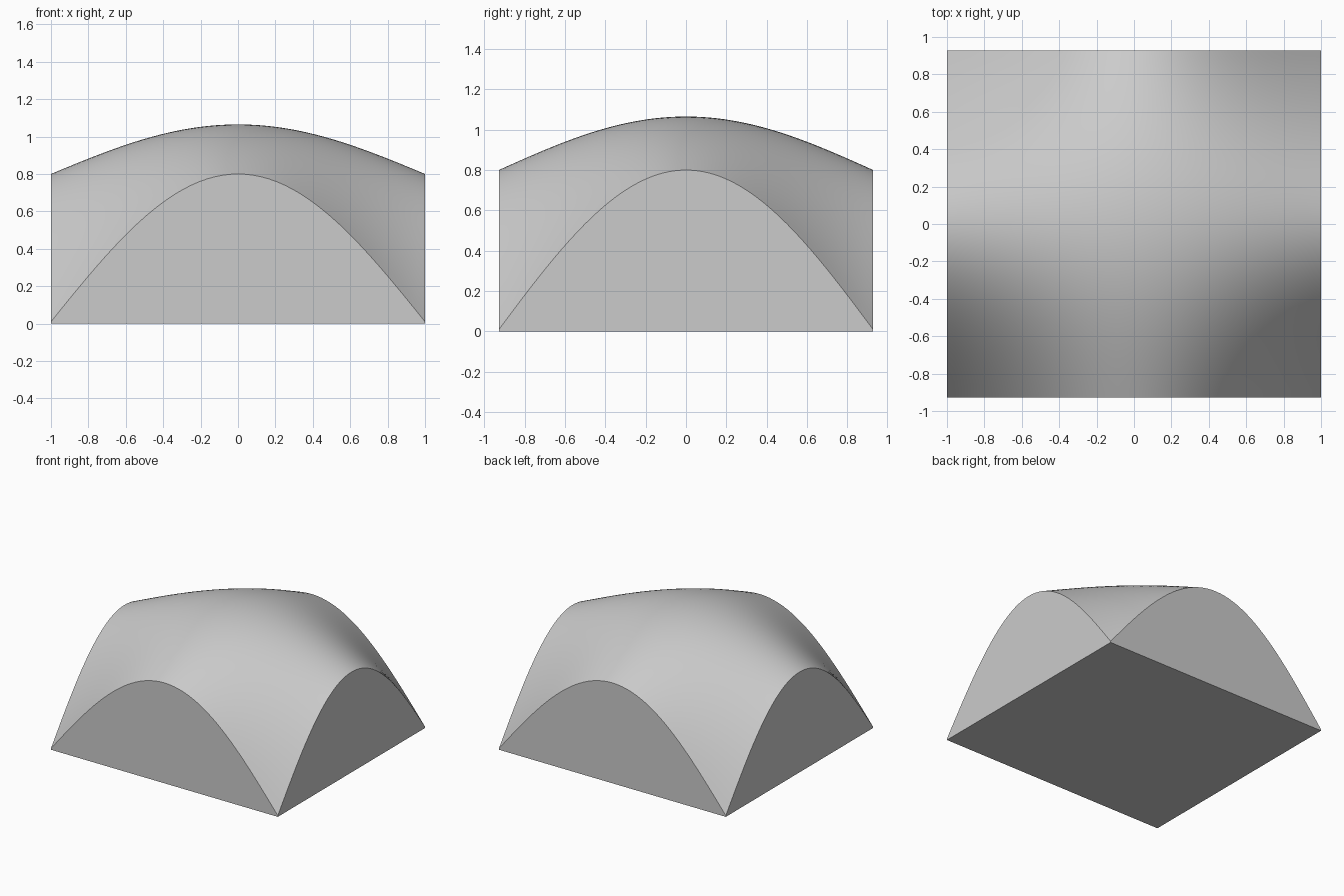
import bpy
import bmesh
from math import cos, pi, radians

default = bpy.data.objects.get("Cube")
if default:
    bpy.data.objects.remove(default, do_unlink=True)

HALF_X, HALF_Y = 1.0, 0.927      # footprint
CORNER, EDGE, PEAK = 0.01, 0.8, 1.065   # roof heights
SEGMENTS = 48


def roof_height(x, y):
    """Cosine arches along every edge, blended into a central dome."""
    cx = cos(pi / 2 * x / HALF_X)
    cy = cos(pi / 2 * y / HALF_Y)
    rise = EDGE - CORNER
    blend = PEAK - 2 * EDGE + CORNER
    return CORNER + rise * (cx + cy) + blend * cx * cy


# Colour
grey = bpy.data.materials.new("light_grey")
grey.use_nodes = True
colour = (0.6, 0.6, 0.6, 1)
grey.diffuse_color = colour
grey.node_tree.nodes["Principled BSDF"].inputs["Base Color"].default_value = colour

# Domed roof surface
bm = bmesh.new()
bmesh.ops.create_grid(bm, x_segments=SEGMENTS, y_segments=SEGMENTS, size=1)
for v in bm.verts:
    v.co.x *= HALF_X
    v.co.y *= HALF_Y
    v.co.z = roof_height(v.co.x, v.co.y)

# Arched side walls, dropped straight to the ground
rim = [e for e in bm.edges if e.is_boundary]
walls = bmesh.ops.extrude_edge_only(bm, edges=rim)["geom"]
for v in walls:
    if isinstance(v, bmesh.types.BMVert):
        v.co.z = 0

# Flat base
bmesh.ops.contextual_create(bm, geom=[e for e in bm.edges if e.is_boundary])
bmesh.ops.recalc_face_normals(bm, faces=bm.faces)

mesh = bpy.data.meshes.new("vaulted_block")
bm.to_mesh(mesh)
bm.free()
mesh.materials.append(grey)
block = bpy.data.objects.new("vaulted_block", mesh)
bpy.context.collection.objects.link(block)

# Smooth roof, crisp wall edges
bpy.ops.object.select_all(action="DESELECT")
block.select_set(True)
bpy.context.view_layer.objects.active = block
bpy.ops.object.shade_smooth_by_angle(angle=radians(30))
